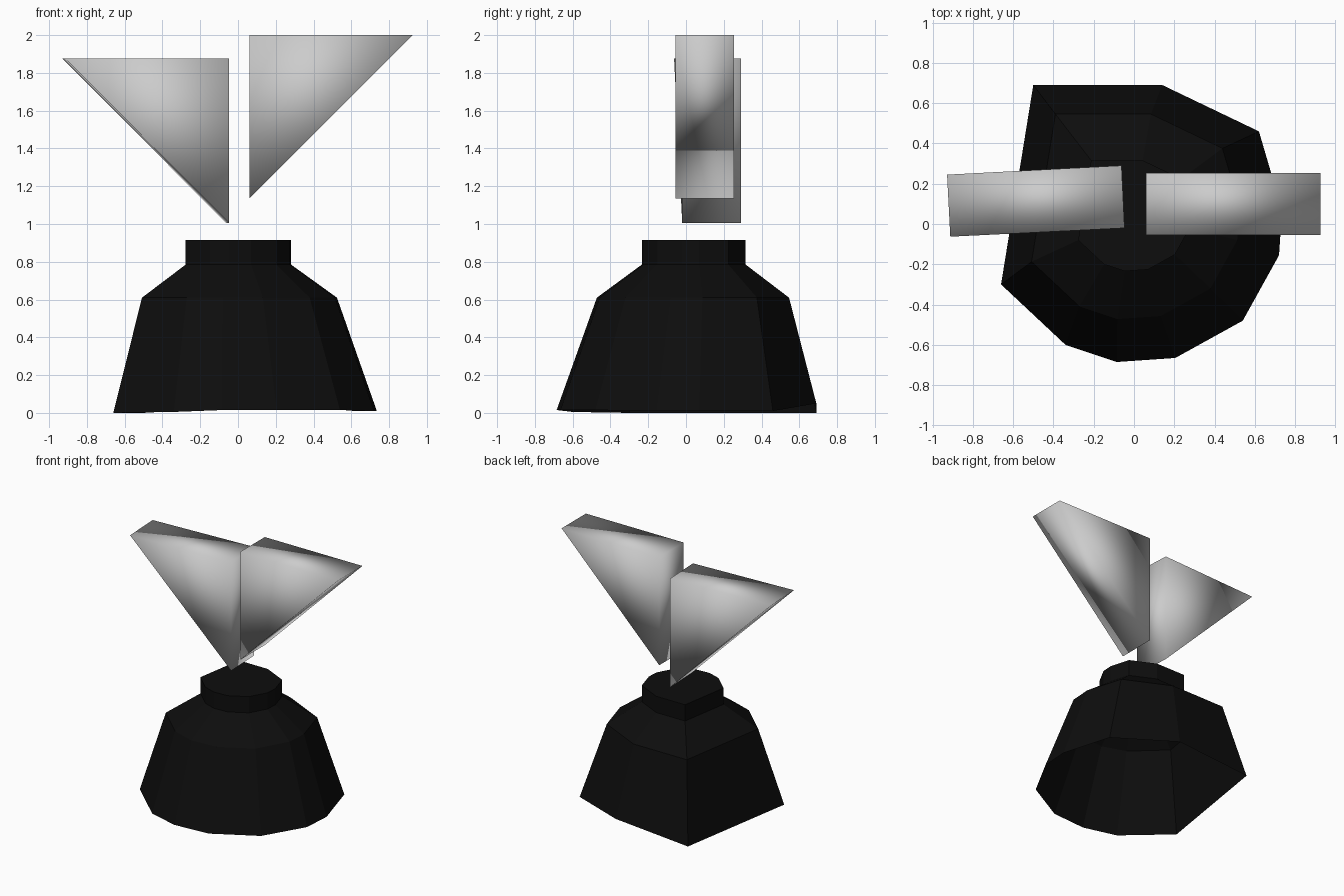
import bpy, bmesh

if "Cube" in bpy.data.objects:
    bpy.data.objects.remove(bpy.data.objects["Cube"])


def make_object(name, verts, faces, smooth=False):
    mesh = bpy.data.meshes.new(name)
    mesh.from_pydata(verts, [], faces)
    bm = bmesh.new()
    bm.from_mesh(mesh)
    bmesh.ops.recalc_face_normals(bm, faces=bm.faces)
    bm.to_mesh(mesh)
    bm.free()
    mesh.polygons.foreach_set("use_smooth", [smooth] * len(mesh.polygons))
    obj = bpy.data.objects.new(name, mesh)
    bpy.context.collection.objects.link(obj)
    return obj


# Faceted pedestal: one irregular outline shrunk towards the neck, hollow below
outline = [(-0.5, 0.69), (-0.66, -0.3), (-0.34, -0.6), (-0.085, -0.685),
           (0.205, -0.665), (0.54, -0.48), (0.72, -0.155), (0.735, 0.07),
           (0.62, 0.46), (0.14, 0.69)]
foot_z = [0, 0, 0.005, 0.015, 0.015, 0.015, 0.01, 0.01, 0.01, 0.05]
n = len(outline)
# (scale, x shift, y shift, height)
levels = [(0.74, -0.02, 0.035, 0.61),
          (0.4, -0.013, 0.04, 0.785),
          (0.4, -0.013, 0.04, 0.915)]
verts = [(x, y, z) for (x, y), z in zip(outline, foot_z)]
for s, dx, dy, z in levels:
    verts += [(x * s + dx, y * s + dy, z) for x, y in outline]
faces = [(r * n + i, r * n + (i + 1) % n, (r + 1) * n + (i + 1) % n, (r + 1) * n + i)
         for r in range(len(levels)) for i in range(n)]
faces.append(tuple(range(len(levels) * n, (len(levels) + 1) * n)))
base = make_object("pedestal", verts, faces)
black = bpy.data.materials.new("black")
black.diffuse_color = (0.004, 0.004, 0.004, 1)
black.use_nodes = True
black.node_tree.nodes["Principled BSDF"].inputs["Base Color"].default_value = black.diffuse_color
base.data.materials.append(black)


# Triangular wings: right-angled prisms with soft shading
def wing(name, inner, outer, bottom, top):
    # inner / outer: (front, back) plan points; the lower edge is below inner
    v = [(*inner[k], bottom) for k in (0, 1)]
    v += [(*inner[k], top) for k in (0, 1)]
    v += [(*outer[k], top) for k in (0, 1)]
    f = [(0, 2, 4), (1, 5, 3), (0, 1, 3, 2), (2, 3, 5, 4), (4, 5, 1, 0)]
    return make_object(name, v, f, True)


wing("right_wing", [(0.06, -0.055), (0.06, 0.253)],
     [(0.925, -0.055), (0.925, 0.253)], 1.135, 2.0)
wing("left_wing", [(-0.047, -0.02), (-0.062, 0.29)],
     [(-0.912, -0.063), (-0.928, 0.245)], 1.005, 1.875)
